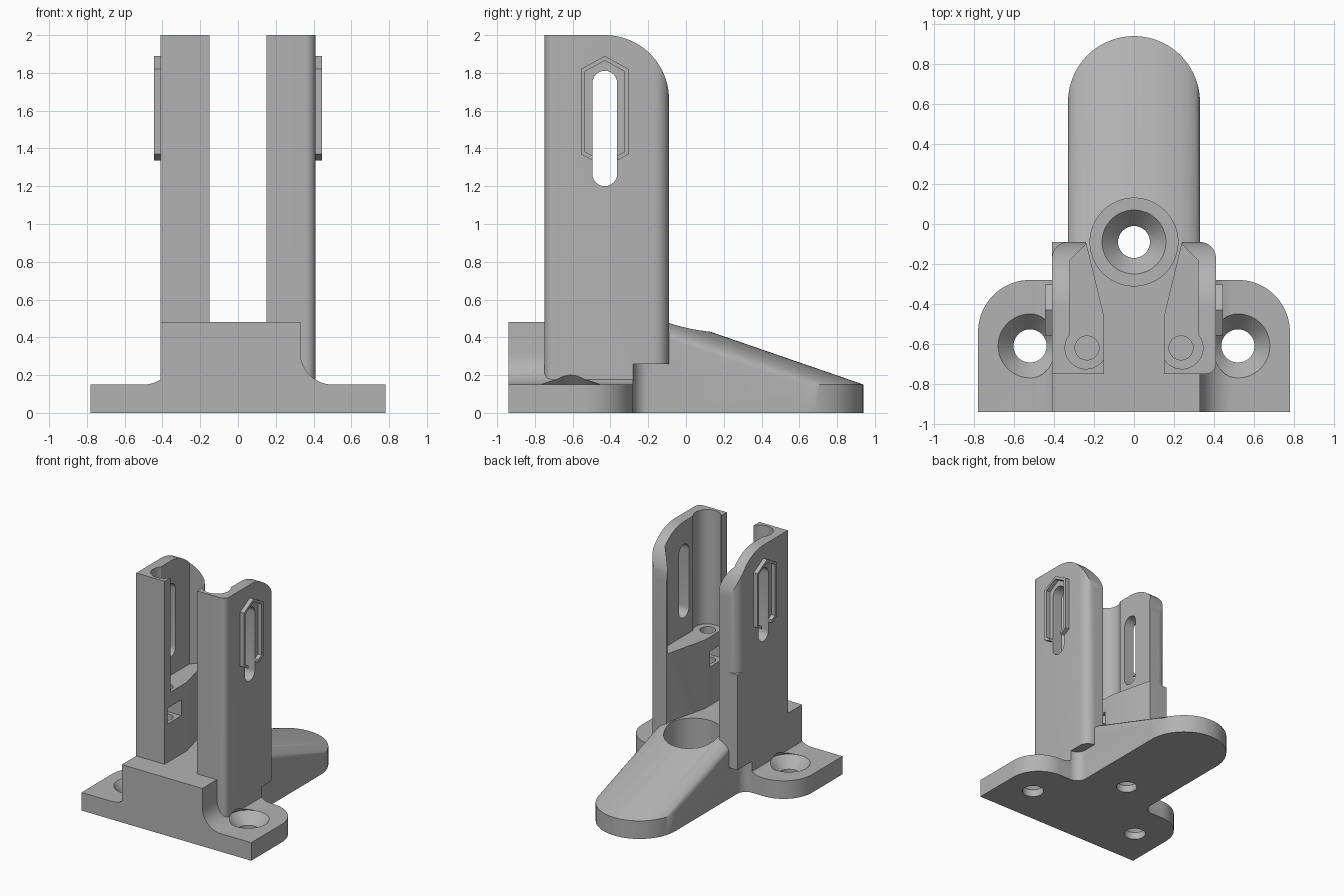
import bpy, bmesh, math

if "Cube" in bpy.data.objects:
    bpy.data.objects.remove(bpy.data.objects["Cube"])

mat = bpy.data.materials.new("grey")
mat.diffuse_color = (0.45, 0.45, 0.45, 1)
mat.use_nodes = True
mat.node_tree.nodes["Principled BSDF"].inputs["Base Color"].default_value = mat.diffuse_color


def make(name, rings):
    """Closed solid from a stack of matching point rings."""
    bm = bmesh.new()
    vs = [[bm.verts.new(p) for p in r] for r in rings]
    n = len(vs[0])
    for a, b in zip(vs, vs[1:]):
        for i in range(n):
            j = (i + 1) % n
            bm.faces.new((a[i], a[j], b[j], b[i]))
    bm.faces.new(vs[0][::-1])
    bm.faces.new(vs[-1])
    bmesh.ops.recalc_face_normals(bm, faces=bm.faces)
    me = bpy.data.meshes.new(name)
    bm.to_mesh(me)
    bm.free()
    me.materials.append(mat)
    ob = bpy.data.objects.new(name, me)
    bpy.context.collection.objects.link(ob)
    return ob


def prism(name, pts, lo, hi, axis='z', s=1, top=None):
    put = {'z': lambda a, b, c: (s * a, b, c),
           'x': lambda a, b, c: (s * c, a, b),
           'y': lambda a, b, c: (s * a, c, b)}[axis]
    return make(name, [[put(a, b, lo) for a, b in pts],
                       [put(a, b, hi) for a, b in (top or pts)]])


def box(name, x0, x1, y0, y1, z0, z1, s=1):
    return prism(name, [(x0, y0), (x1, y0), (x1, y1), (x0, y1)], z0, z1, 'z', s)


def arc(cx, cy, r, a0, a1, n=12):
    return [(cx + r * math.cos(math.radians(a0 + (a1 - a0) * i / n)),
             cy + r * math.sin(math.radians(a0 + (a1 - a0) * i / n))) for i in range(n + 1)]


def lathe(name, cx, cy, prof, n=48):
    return make(name, [[(cx + r * math.cos(2 * math.pi * i / n),
                         cy + r * math.sin(2 * math.pi * i / n), z) for i in range(n)]
                       for r, z in prof])


steps = []


def add(ob):
    steps.append((ob, 'UNION'))


def cut(ob):
    steps.append((ob, 'DIFFERENCE'))


# Front foot plate with the raised block and its side fillets
half = [(.78, 0), (.78, .15)] + arc(.5, .32, .17, 270, 180) + [(.33, .48)]
body = prism("bracket", half + [(-x, z) for x, z in reversed(half)], -.94, -.28, 'y')
for s in (1, -1):
    cut(prism("ear_corner_cutter", arc(.52, -.54, .26, 0, 90, 20) + [(.52, -.2), (.9, -.2), (.9, -.54)],
              -.1, .3, 'z', s))
add(box("block_left_end", -.41, -.3, -.94, -.7, .1, .48))


# Rear arm: flat slab and slanted rounded top
def tongue(y):
    return [(-.33, -.5), (.33, -.5)] + arc(0, y, .33, 0, 180, 40)


add(prism("arm_slab", tongue(.61), 0, .15))
add(prism("arm_slope", tongue(.61), .15, .48, top=tongue(-.347)))

# Two uprights
for s in (1, -1):
    front = arc(.36, -.70, .05, 0, -90, 6) if s > 0 else [(.41, -.75)]
    round_back = arc(.33, -.17, .08, 90, 0, 8)
    back = round_back if s > 0 else [(.41, -.09)]
    # foot with concave corner towards the arm
    add(prism("upright_foot", front + [(.2, -.75), (.2, -.2)] + arc(.41, -.20, .08, 180, 270, 8),
              0.05 if s == 0 else 0, .26, 'z', s))
    # solid lower part up to the ledge
    add(prism("upright_lower", front + [(.15, -.75), (.15, -.46), (.24, -.09)] + back,
              .26, 1.05, 'z', s))
    # thin upper wall with round channel
    add(prism("upright_wall", front + [(.15, -.75)] + arc(.24, -.62, .105, 211, 400, 20)
              + [(.32, -.18), (.24, -.10), (.24, -.09)] + round_back, 1.05, 2, 'z', s))
    cut(prism("top_round_cutter", arc(-.43, 1.66, .34, 90, 0, 20) + [(0, 1.66), (0, 2.1), (-.43, 2.1)],
              .1, .6, 'x', s))

    # hexagonal rim around the long slot
    def hexagon(d):
        return [(-.43 + a * (.127 - d), z + b * d) for a, z, b in
                ((-1, 1.37, .6), (0, 1.30, 1.15), (1, 1.37, .6),
                 (1, 1.82, -.6), (0, 1.89, -1.15), (-1, 1.82, -.6))]
    add(prism("slot_rim", hexagon(0), .38, .445, 'x', s))
    cut(prism("rim_cutter", hexagon(.022), .41, .5, 'x', s))
    cut(prism("slot_cutter", arc(-.43, 1.745, .066, 0, 180) + arc(-.43, 1.266, .066, 180, 360),
              .28, .6, 'x', s))

    # screw hole and nut slot in the ledge
    cut(lathe("screw_hole_cutter", s * .235, -.62, [(.06, .7), (.06, 1.1)], 32))
    cut(box("nut_slot_cutter", .1, .31, -.71, -.53, .80, .93, s))
    # countersunk hole in the ear
    cut(lathe("ear_hole_cutter", s * .52, -.61,
              [(.083, -.1), (.083, .06), (.16, .15), (.002, .308)]))

# Countersunk hole in the middle
cut(lathe("middle_hole_cutter", 0, -.09,
          [(.08, -.1), (.08, .06), (.16, .15), (.22, .15), (.22, .7)]))

# Combine everything into one solid
for ob, op in steps:
    m = body.modifiers.new(ob.name, 'BOOLEAN')
    m.operation, m.object, m.solver = op, ob, 'EXACT'
    ob.hide_render = True
dg = bpy.context.evaluated_depsgraph_get()
mesh = bpy.data.meshes.new_from_object(body.evaluated_get(dg))
body.modifiers.clear()
body.data = mesh
mesh.materials.clear()
mesh.materials.append(mat)
for ob, op in steps:
    bpy.data.objects.remove(ob)

bpy.context.view_layer.objects.active = body
body.select_set(True)
bpy.ops.object.shade_smooth_by_angle(angle=math.radians(30))
